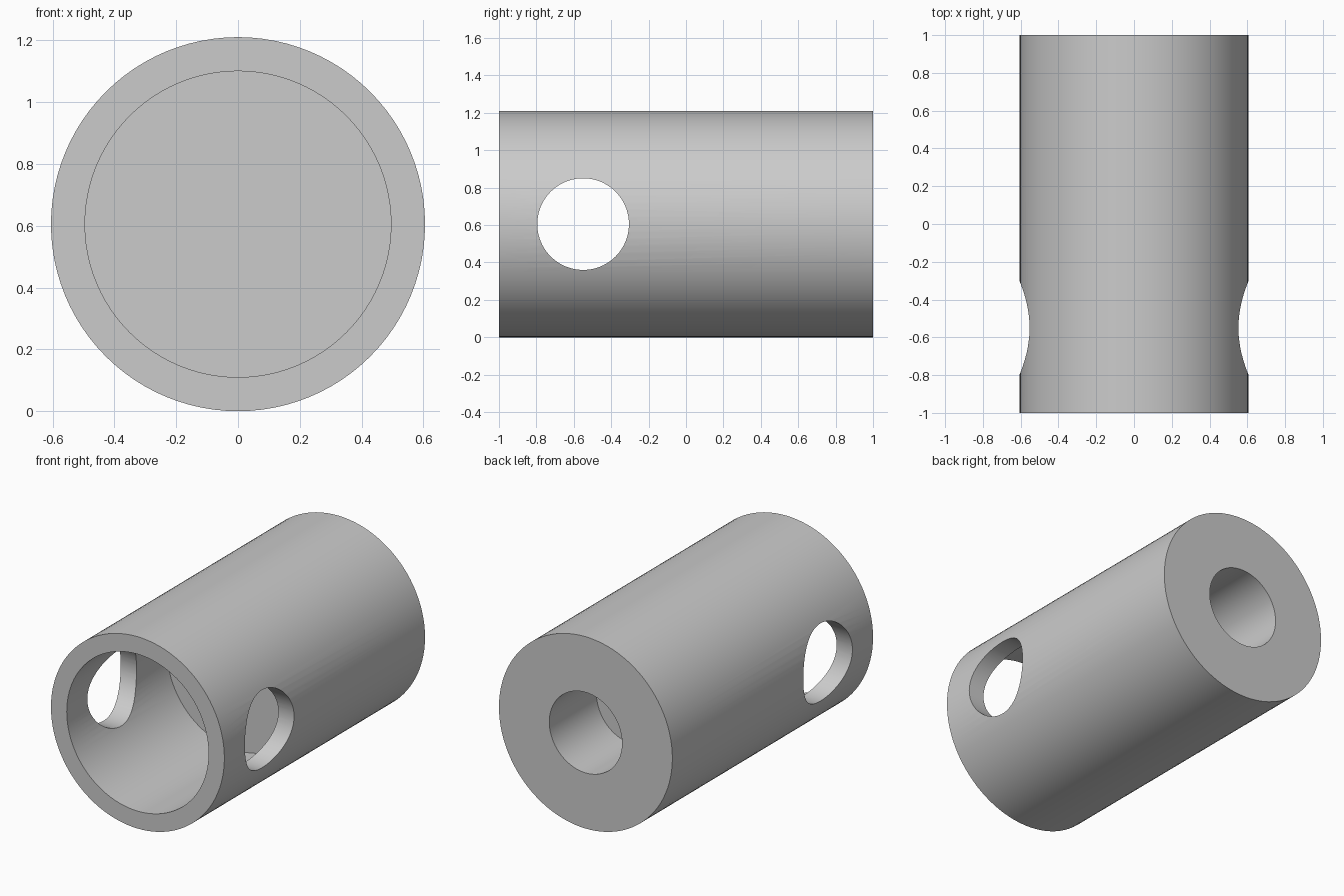
import bpy, bmesh, math

default = bpy.data.objects.get("Cube")
if default:
    bpy.data.objects.remove(default, do_unlink=True)

SIDES = 96
RADIUS = 0.605

# Single plain grey material
grey = bpy.data.materials.new("plain grey")
grey.use_nodes = True
colour = (0.6, 0.6, 0.6, 1)
grey.diffuse_color = colour
grey.node_tree.nodes["Principled BSDF"].inputs["Base Color"].default_value = colour


def lathe(name, profile):
    """Turn (radius, y) points about the lengthwise axis, capping both ends."""
    bm = bmesh.new()
    rings = []
    for r, y in profile:
        rings.append([bm.verts.new((r * math.cos(a), y, RADIUS + r * math.sin(a)))
                      for a in (2 * math.pi * i / SIDES for i in range(SIDES))])
    for a, b in zip(rings, rings[1:]):
        for i in range(SIDES):
            j = (i + 1) % SIDES
            bm.faces.new((a[i], a[j], b[j], b[i]))
    bm.faces.new(rings[0])
    bm.faces.new(rings[-1])
    bmesh.ops.recalc_face_normals(bm, faces=bm.faces)
    mesh = bpy.data.meshes.new(name)
    bm.to_mesh(mesh)
    bm.free()
    mesh.materials.append(grey)
    obj = bpy.data.objects.new(name, mesh)
    bpy.context.collection.objects.link(obj)
    return obj


# Sleeve: wide blind bore at the front, narrow blind bore at the back
sleeve = lathe("bored_sleeve", [
    (0.495, 0), (0.495, -1), (RADIUS, -1),
    (RADIUS, 1), (0.254, 1), (0.254, 0.53),
])

# Cross hole through both side walls
bpy.ops.mesh.primitive_cylinder_add(vertices=SIDES, radius=0.245, depth=2,
                                    location=(0, -0.55, RADIUS),
                                    rotation=(0, math.pi / 2, 0))
cutter = bpy.context.object
cutter.name = "cross_hole_cutter"
cutter.hide_render = True
cutter.data.materials.append(grey)

cut = sleeve.modifiers.new("cross_hole", 'BOOLEAN')
cut.operation = 'DIFFERENCE'
cut.solver = 'EXACT'
cut.object = cutter

bpy.ops.object.select_all(action='DESELECT')
sleeve.select_set(True)
bpy.context.view_layer.objects.active = sleeve
bpy.ops.object.modifier_apply(modifier=cut.name)
bpy.data.objects.remove(cutter, do_unlink=True)

# Smooth round walls with crisp rims
bpy.ops.object.shade_smooth_by_angle(angle=math.radians(30))
